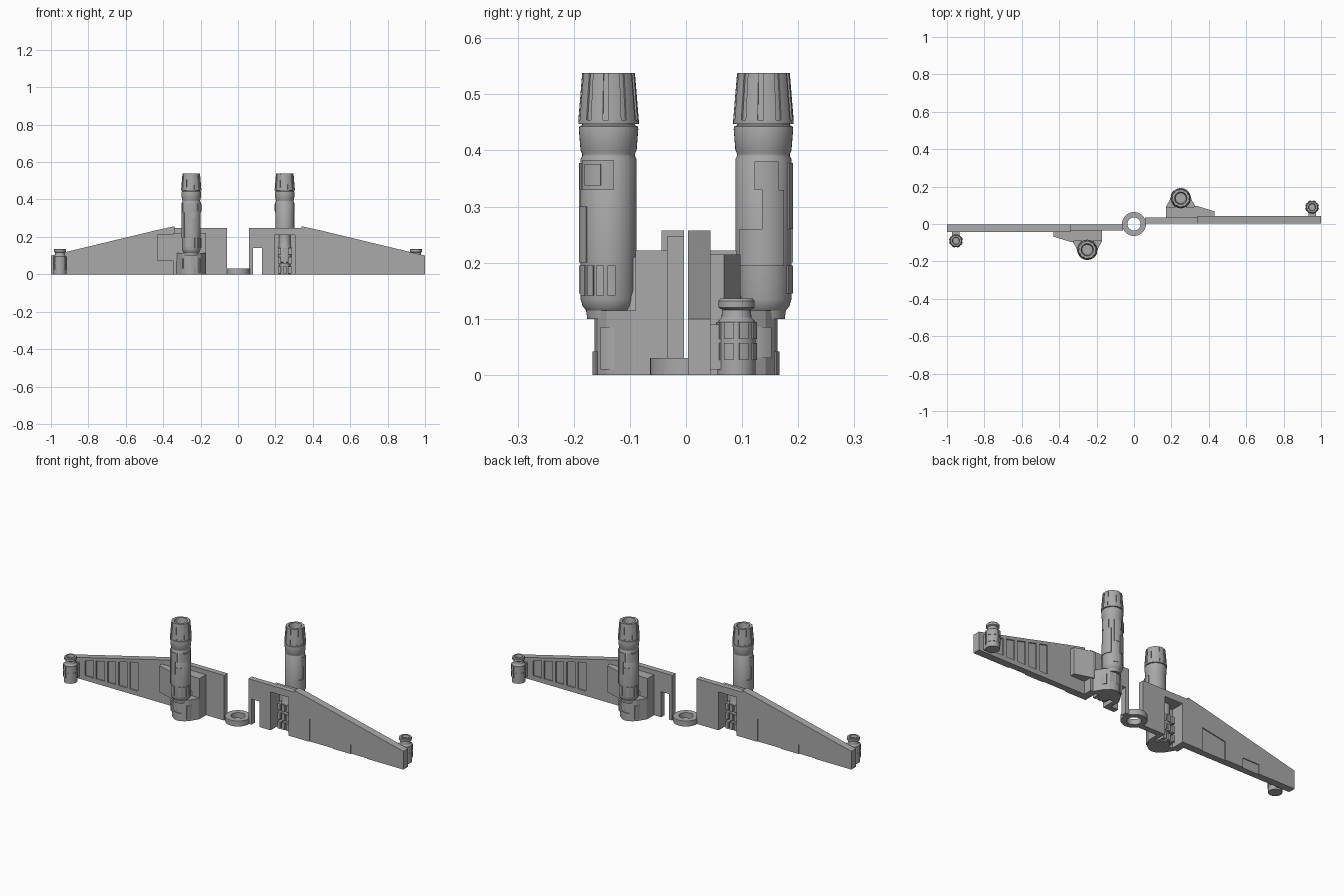
import bpy, bmesh, math
from mathutils import Matrix

if "Cube" in bpy.data.objects:
    bpy.data.objects.remove(bpy.data.objects["Cube"], do_unlink=True)

grey = bpy.data.materials.new("plain grey")
grey.use_nodes = True
grey.diffuse_color = (0.4, 0.4, 0.4, 1)
grey.node_tree.nodes["Principled BSDF"].inputs["Base Color"].default_value = grey.diffuse_color

turn = Matrix.Identity(4)  # the second wing is the first one turned half round


def finish(name, bm, smooth=False):
    bmesh.ops.recalc_face_normals(bm, faces=bm.faces)
    bm.transform(turn)
    mesh = bpy.data.meshes.new(name)
    bm.to_mesh(mesh)
    bm.free()
    mesh.materials.append(grey)
    obj = bpy.data.objects.new(name, mesh)
    bpy.context.collection.objects.link(obj)
    if smooth:
        bpy.ops.object.select_all(action='DESELECT')
        obj.select_set(True)
        bpy.context.view_layer.objects.active = obj
        bpy.ops.object.shade_smooth_by_angle(angle=math.radians(32))
    return obj


def prism(name, outline, lo, hi, axis="y"):
    """Extrude an xz outline along y, or an xy outline along z."""
    bm = bmesh.new()
    place = (lambda p, d: (p[0], d, p[1])) if axis == "y" else (lambda p, d: (p[0], p[1], d))
    a = [bm.verts.new(place(p, lo)) for p in outline]
    b = [bm.verts.new(place(p, hi)) for p in outline]
    bm.faces.new(a)
    bm.faces.new(b[::-1])
    for i in range(len(a)):
        j = (i + 1) % len(a)
        bm.faces.new((a[i], b[i], b[j], a[j]))
    return finish(name, bm)


def box(name, x0, x1, y0, y1, z0, z1):
    return prism(name, [(x0, z0), (x1, z0), (x1, z1), (x0, z1)], y0, y1)


def lathe(name, profile, x, y, n=40, closed=False):
    """Spin (radius, height) points round a vertical axis."""
    bm = bmesh.new()
    rings = []
    for r, z in profile:
        rings.append([bm.verts.new((x + r * math.cos(math.tau * i / n),
                                    y + r * math.sin(math.tau * i / n), z)) for i in range(n)])
    pairs = list(zip(rings, rings[1:]))
    if closed:
        pairs.append((rings[-1], rings[0]))
    else:
        bm.faces.new(rings[0])
        bm.faces.new(rings[-1])
    for a, b in pairs:
        for i in range(n):
            j = (i + 1) % n
            bm.faces.new((a[i], a[j], b[j], b[i]))
    return finish(name, bm, True)


def panel(name, x, y, a0, a1, z0, z1, r0, r1=None, thick=0.004):
    """Raised plate wrapped round a cylinder, angles in degrees."""
    r1 = r1 or r0
    steps = max(2, int((a1 - a0) / 8))
    bm = bmesh.new()
    rows = []
    for i in range(steps + 1):
        a = math.radians(a0 + (a1 - a0) * i / steps)
        rows.append([bm.verts.new((x + r * math.cos(a), y + r * math.sin(a), z)) for r, z in
                     ((r0 - 0.003, z0), (r0 + thick, z0), (r1 + thick, z1), (r1 - 0.003, z1))])
    for a, b in zip(rows, rows[1:]):
        for i in range(4):
            j = (i + 1) % 4
            bm.faces.new((a[i], a[j], b[j], b[i]))
    bm.faces.new(rows[0])
    bm.faces.new(rows[-1])
    return finish(name, bm, True)


def cut(obj, cutters):
    bpy.context.view_layer.objects.active = obj
    for c in cutters:
        c.hide_render = True
        mod = obj.modifiers.new("cut", 'BOOLEAN')
        mod.operation = 'DIFFERENCE'
        mod.solver = 'EXACT'
        mod.object = c
        bpy.ops.object.modifier_apply(modifier=mod.name)


def wing_top(x):
    return 0.235 - 0.241 * (x - 0.44)


def build_half(side):
    # wing plates with a window behind the engine
    inner = box(side + "_inner_wing", 0.06, 0.345, 0.004, 0.034, 0, 0.247)
    outer = prism(side + "_outer_wing", [(0.34, 0), (1, 0), (1, wing_top(1)), (0.44, 0.235), (0.34, 0.257)],
                  0.004, 0.044)
    fairing = box(side + "_engine_fairing", 0.17, 0.345, 0.03, 0.09, 0, 0.222)
    window = box("window_cutter", 0.195, 0.305, -0.02, 0.08, -0.02, 0.21)
    cut(inner, [window])
    cut(fairing, [window])
    helpers = [window]
    if side == "left":
        slot = box("slot_cutter", 0.08, 0.127, -0.02, 0.06, -0.02, 0.14)
        cut(inner, [slot])
        helpers.append(slot)

    # sunken panels on both wing faces
    recesses = []
    for i in range(5):
        x0 = 0.575 + 0.068 * i
        x1 = x0 + 0.05
        recesses.append(prism("rib_cutter", [(x0, 0.026), (x1, 0.026), (x1, wing_top(x1) - 0.018),
                                             (x0, wing_top(x0) - 0.018)], 0.037, 0.06))
    recesses.append(prism("hatch_cutter", [(0.43, -0.01), (0.57, -0.01), (0.57, 0.1), (0.43, 0.125)], -0.01, 0.009))
    recesses.append(box("small_hatch_cutter", 0.68, 0.78, -0.01, 0.009, -0.01, 0.052))
    cut(outer, recesses)
    for c in helpers + recesses:
        bpy.data.objects.remove(c, do_unlink=True)

    # side pod and engine base
    prism(side + "_side_pod", [(0.33, 0.03), (0.43, 0.03), (0.43, 0.068), (0.335, 0.097), (0.32, 0.097)],
          0.07, 0.215, "z")
    prism(side + "_engine_base", [(0.17, 0.08), (0.33, 0.08), (0.328, 0.095), (0.3, 0.142), (0.28, 0.157),
                                  (0.25, 0.163), (0.22, 0.157), (0.2, 0.142), (0.172, 0.095)], 0, 0.115, "z")
    ex, ey = 0.25, 0.138
    for a0, a1, z0, z1 in ((60, 120, 0, 0.042), (5, 38, 0.03, 0.085), (142, 175, 0.01, 0.085)):
        panel(side + "_base_plate", ex, ey - 0.023, a0, a1, z0, z1, 0.048 if a0 == 60 else 0.056)

    # engine body and hollow nozzle
    lathe(side + "_engine", [(0.038, 0.1), (0.04, 0.115), (0.046, 0.122), (0.05, 0.135), (0.05, 0.385), (0.047, 0.39),
                             (0.047, 0.394), (0.05, 0.4), (0.053, 0.438), (0.052, 0.443), (0.047, 0.445),
                             (0.047, 0.45), (0.051, 0.451), (0.044, 0.538), (0.033, 0.538), (0.028, 0.5)], ex, ey)
    lathe(side + "_nozzle_ring", [(0.045, 0.447), (0.054, 0.447), (0.054, 0.454), (0.045, 0.454)], ex, ey, closed=True)
    for i in range(10):
        panel(side + "_nozzle_rib", ex, ey, 36 * i, 36 * i + 25, 0.453, 0.538, 0.05, 0.043)

    # raised plates round the engine
    plates = [(-17, 30, 0.33, 0.38), (-3, 44, 0.195, 0.33), (-53, -3, 0.195, 0.26), (116, 190, 0.33, 0.383),
              (60, 92, 0.26, 0.33), (60, 105, 0.33, 0.378), (98, 130, 0.2, 0.3), (55, 85, 0.145, 0.195)]
    for p in plates:
        panel(side + "_engine_plate", ex, ey, *p, 0.05, thick=0.003)
    panel(side + "_engine_hatch", ex, ey, 130, 165, 0.338, 0.376, 0.053, thick=0.003)
    for i in range(4):
        panel(side + "_engine_fin", ex, ey, 112 + 22 * i, 127 + 22 * i, 0.142, 0.195, 0.05)

    # pipework inside the window
    lathe(side + "_inner_core", [(0.03, 0), (0.03, 0.06), (0.036, 0.065), (0.036, 0.14), (0.03, 0.15), (0.03, 0.21)],
          ex, 0.078, 24)
    for x in (0.213, 0.24, 0.267):
        for z in (0.0, 0.05, 0.1):
            box(side + "_pipe_block", x, x + 0.018, 0.036, 0.08, z + 0.005, z + 0.042)

    # wingtip pod with raised plates and a hollow cap
    tx, ty = 0.952, 0.09
    lathe(side + "_tip_pod", [(0.034, 0), (0.034, 0.094), (0.027, 0.102), (0.025, 0.116), (0.032, 0.12),
                              (0.032, 0.132), (0.029, 0.136), (0.02, 0.136), (0.017, 0.122)], tx, ty, 28)
    box(side + "_tip_mount", tx - 0.02, tx + 0.02, 0.04, 0.07, 0.01, 0.09)
    for i in range(8):
        for z in (0.027, 0.064):
            panel(side + "_tip_plate", tx, ty, 45 * i + 8, 45 * i + 36, z, z + 0.03, 0.034, thick=0.003)


build_half("left")
turn = Matrix.Rotation(math.pi, 4, 'Z')
build_half("right")

# centre hinge ring
lathe("hinge_ring", [(0.035, 0), (0.064, 0), (0.064, 0.03), (0.035, 0.03)], 0, 0, closed=True)
